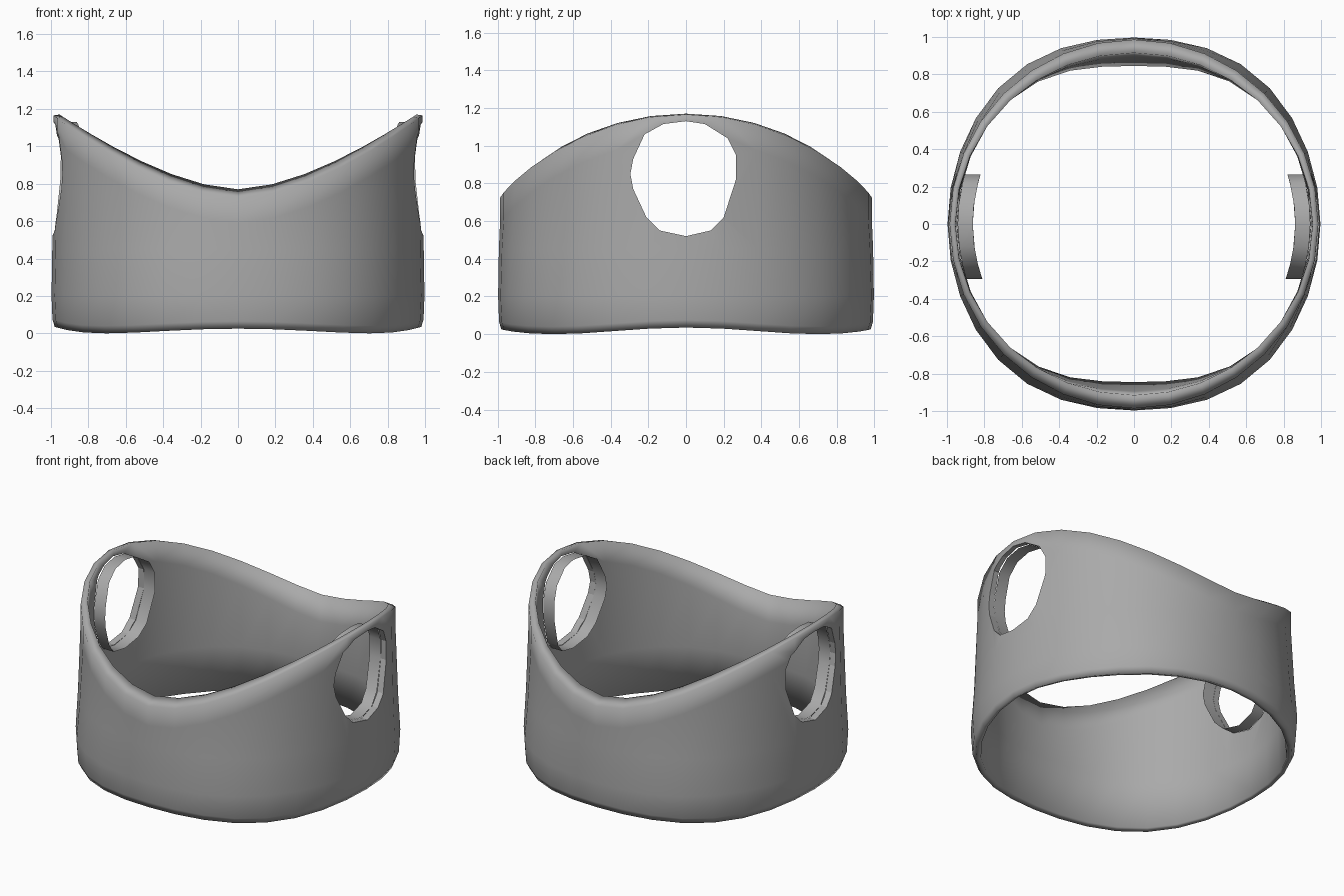
import bpy, bmesh, math

if "Cube" in bpy.data.objects:
    bpy.data.objects.remove(bpy.data.objects["Cube"])

SEG = 32
grey = bpy.data.materials.new("grey")
grey.diffuse_color = (0.4, 0.4, 0.4, 1)
grey.use_nodes = True
grey.node_tree.nodes["Principled BSDF"].inputs["Base Color"].default_value = grey.diffuse_color


def make_object(name, bm, smooth=False):
    bmesh.ops.recalc_face_normals(bm, faces=bm.faces)
    for f in bm.faces:
        f.smooth = smooth
    me = bpy.data.meshes.new(name)
    bm.to_mesh(me)
    bm.free()
    me.materials.append(grey)
    ob = bpy.data.objects.new(name, me)
    bpy.context.collection.objects.link(ob)
    return ob


def section(a):
    """Closed wall profile (radius, height) at angle a round the band."""
    s2 = math.sin(a) ** 2
    diag = math.sin(2 * a) ** 2
    bulge = 0.035 * diag * (0.4 + 0.9 * s2)
    bot = 0.035 * (1 - diag) - 0.01 * s2 * (1 - diag)
    top = 0.73 + 0.44 * (1 - s2) ** 0.85
    rim = 0.955 - 0.04 * s2                 # inner edge of the top rim
    fold = 0.945 - 0.1 * s2 ** 3.5          # innermost line of the lining
    return [
        (0.98 + bulge * 0.5, bot),
        (0.992 + bulge * 0.8, bot + 0.04),
        (0.997 + bulge, 0.2),
        (0.993 + bulge * 0.5, 0.45),
        (0.987, top - 0.14),
        (0.986, top - 0.005),
        (rim, top + 0.04 * s2),
        (rim * 0.7 + fold * 0.3, top - 0.14),
        (fold, 0.33),
        (0.955 - 0.01 * s2 + bulge * 0.4, bot + 0.01),
    ]


# Curved band with saddle-shaped top rim
bm = bmesh.new()
rings = []
for i in range(SEG):
    a = 2 * math.pi * i / SEG
    rings.append([bm.verts.new((r * math.cos(a), r * math.sin(a), z)) for r, z in section(a)])
n = len(rings[0])
for i in range(SEG):
    p, q = rings[i], rings[(i + 1) % SEG]
    for j in range(n):
        k = (j + 1) % n
        bm.faces.new((p[j], q[j], q[k], p[k]))
band = make_object("band", bm, smooth=True)

# Side opening outline (y, z)
HOLE = [(0, 1.13), (0.1, 1.115), (0.22, 1.04), (0.265, 0.95), (0.265, 0.82),
        (0.2, 0.62), (0.13, 0.55), (0, 0.52), (-0.14, 0.55), (-0.21, 0.62),
        (-0.28, 0.77), (-0.295, 0.85), (-0.28, 0.93), (-0.22, 1.06), (-0.12, 1.115)]
m = len(HOLE)

# Cutter for both side openings
bm = bmesh.new()
ends = [[bm.verts.new((x, y, z)) for y, z in HOLE] for x in (-1.3, 1.3)]
for i in range(m):
    k = (i + 1) % m
    bm.faces.new((ends[0][i], ends[0][k], ends[1][k], ends[1][i]))
bm.faces.new(ends[0])
bm.faces.new(ends[1])
cutter = make_object("opening_cutter", bm)
cutter.hide_render = True
cutter.hide_viewport = True

# Cut the openings
mod = band.modifiers.new("openings", 'BOOLEAN')
mod.operation = 'DIFFERENCE'
mod.solver = 'EXACT'
mod.object = cutter
bpy.context.view_layer.objects.active = band
bpy.ops.object.modifier_apply(modifier=mod.name)

# Short sleeves running inward from each opening
for side, name in ((1, "right_sleeve"), (-1, "left_sleeve")):
    bm = bmesh.new()
    loops = []
    for r in (0.943, 0.862):
        loops.append([bm.verts.new((side * math.sqrt(r * r - y * y), y, z)) for y, z in HOLE])
    for i in range(m):
        k = (i + 1) % m
        bm.faces.new((loops[0][i], loops[0][k], loops[1][k], loops[1][i]))
    make_object(name, bm, smooth=True)
